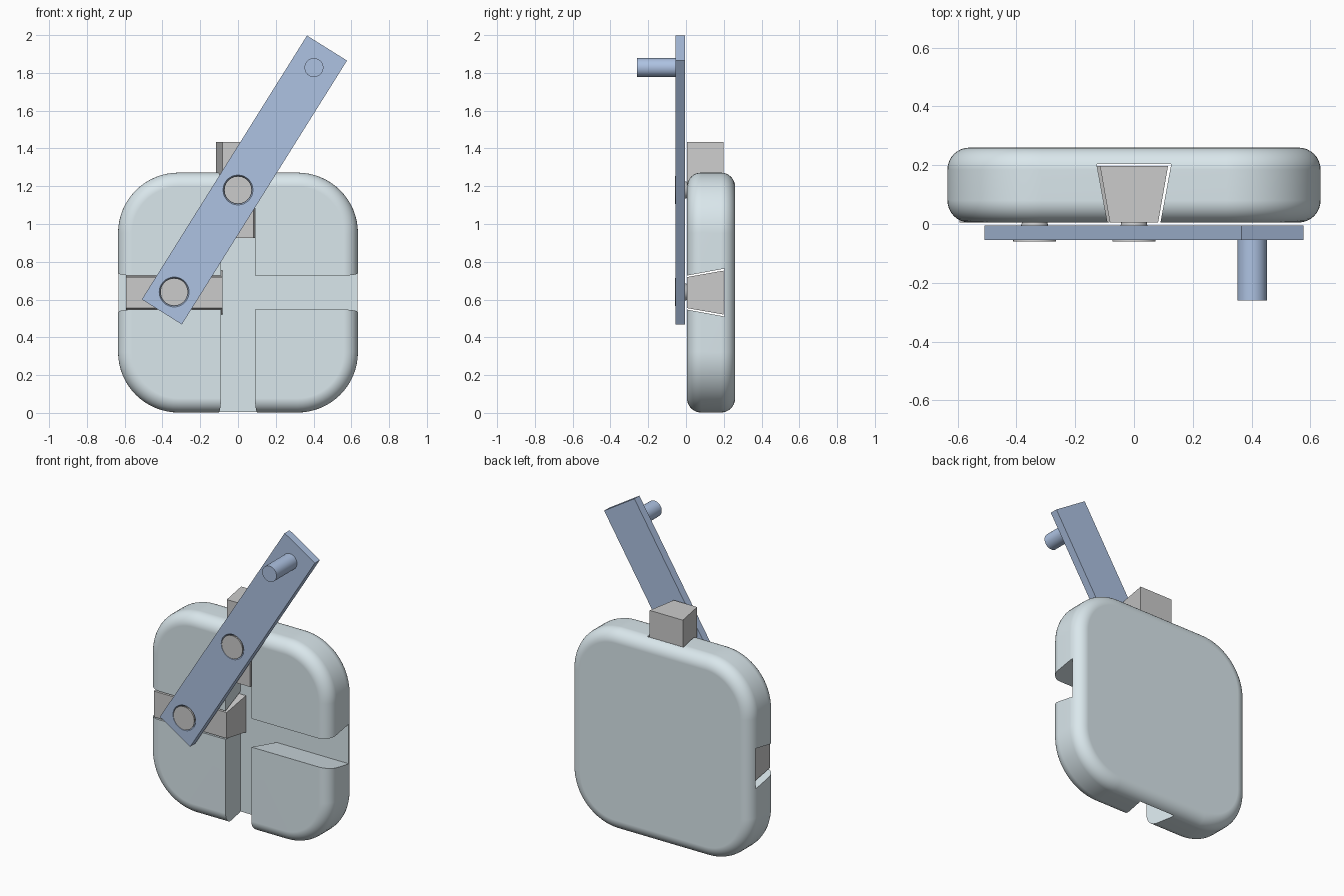
import bpy, bmesh, math
from mathutils import Matrix, Vector

if "Cube" in bpy.data.objects:
    bpy.data.objects.remove(bpy.data.objects["Cube"])

CZ = 0.637   # height of the groove crossing


def material(name, rgb):
    m = bpy.data.materials.new(name)
    m.diffuse_color = (*rgb, 1)
    m.use_nodes = True
    m.node_tree.nodes["Principled BSDF"].inputs["Base Color"].default_value = m.diffuse_color
    return m


def loft(name, rings, mat=None, smooth=True):
    """Skin equal-length rings of points and cap both ends."""
    bm = bmesh.new()
    vs = [[bm.verts.new(p) for p in r] for r in rings]
    n = len(vs[0])
    for a, b in zip(vs, vs[1:]):
        for i in range(n):
            j = (i + 1) % n
            bm.faces.new((a[i], a[j], b[j], b[i]))
    bm.faces.new(vs[0][::-1])
    bm.faces.new(vs[-1])
    bmesh.ops.recalc_face_normals(bm, faces=bm.faces)
    me = bpy.data.meshes.new(name)
    bm.to_mesh(me)
    bm.free()
    ob = bpy.data.objects.new(name, me)
    bpy.context.collection.objects.link(ob)
    if mat:
        me.materials.append(mat)
    if smooth:
        shade(ob)
    return ob


def shade(ob):
    bpy.ops.object.select_all(action='DESELECT')
    ob.select_set(True)
    bpy.context.view_layer.objects.active = ob
    bpy.ops.object.shade_smooth_by_angle(angle=math.radians(30))


def turned(name, x, z, profile, mat=None, n=48):
    """Round part along y from (radius, y) pairs."""
    return loft(name, [[(x + r * math.cos(2 * math.pi * i / n), y,
                         z + r * math.sin(2 * math.pi * i / n)) for i in range(n)]
                       for r, y in profile], mat)


def dovetail(name, axis, lo, hi, w0, y0, w1, y1, mat=None):
    """Trapezoid bar along x or z, half width w0 at y0 and w1 at y1."""
    sec = [(-w0, y0), (w0, y0), (w1, y1), (-w1, y1)]
    put = (lambda s, a, y: (s, y, CZ + a)) if axis == 'x' else (lambda s, a, y: (a, y, s))
    return loft(name, [[put(s, a, y) for a, y in sec] for s in (lo, hi)], mat, False)


def cut(ob, cutters):
    bpy.context.view_layer.objects.active = ob
    for c in cutters:
        m = ob.modifiers.new("cut", 'BOOLEAN')
        m.object, m.operation, m.solver = c, 'DIFFERENCE', 'EXACT'
        bpy.ops.object.modifier_apply(modifier=m.name)
        bpy.data.objects.remove(c)
    shade(ob)
    ob.modifiers.new("normals", 'WEIGHTED_NORMAL').keep_sharp = True


pale = material("pale_blue", (0.70, 0.80, 0.84))
blue = material("blue", (0.42, 0.54, 0.76))

# base block: rounded square with rounded front and back rims
HALF, RAD, RIM, Y0, Y1 = 0.635, 0.32, 0.075, 0.005, 0.26


def rounded_square(inset, y, n=16):
    pts, c = [], HALF - RAD
    for k, (sx, sz) in enumerate([(1, 1), (-1, 1), (-1, -1), (1, -1)]):
        for i in range(n + 1):
            a = (k + i / n) * math.pi / 2
            pts.append((sx * c + (RAD - inset) * math.cos(a), y,
                        CZ + sz * c + (RAD - inset) * math.sin(a)))
    return pts


arc = [i / 8 * math.pi / 2 for i in range(9)]
rim = [(RIM * (1 - math.sin(a)), RIM * (1 - math.cos(a))) for a in arc]
rings = [rounded_square(i, Y0 + d) for i, d in rim]
rings += [rounded_square(i, Y1 - d) for i, d in reversed(rim)]
base = loft("base_block", rings, pale)

# crossing dovetail grooves
cut(base, [dovetail("groove_x", 'x', -1, 1, 0.087, -0.012, 0.127, 0.205),
           dovetail("groove_z", 'z', -1, 2, 0.087, -0.012, 0.127, 0.205)])

# sliders and their tapered pins
P1, P2 = (-0.338, CZ + 0.003), (0.0, 1.18)
dovetail("side_slider", 'x', P1[0] - 0.255, P1[0] + 0.255, 0.082, 0.005, 0.116, 0.198)
dovetail("upright_slider", 'z', P2[1] - 0.255, P2[1] + 0.255, 0.082, 0.005, 0.116, 0.198)
for label, p in (("side_pin", P1), ("upright_pin", P2)):
    turned(label, *p, [(0.073, -0.059), (0.073, -0.053), (0.045, -0.003), (0.04, 0.02)])

# crank arm with countersunk holes
d = Vector((P2[0] - P1[0], 0, P2[1] - P1[1])).normalized()
s = Vector((-d.z, 0, d.x))
mid = Vector((0.034, 0, 1.233))
L, W = 0.824, 0.125
arm = loft("crank_arm", [[mid + d * a * L + s * b * W + Vector((0, y, 0))
                          for a, b in ((-1, -1), (1, -1), (1, 1), (-1, 1))]
                         for y in (-0.055, -0.005)], blue, False)
cut(arm, [turned("hole", *p, [(0.083, -0.065), (0.079, -0.055), (0.051, -0.005), (0.046, 0.005)])
          for p in (P1, P2)])

# crank handle
turned("crank_handle", 0.402, 1.828, [(0.05, -0.26), (0.05, -0.053)], blue)
